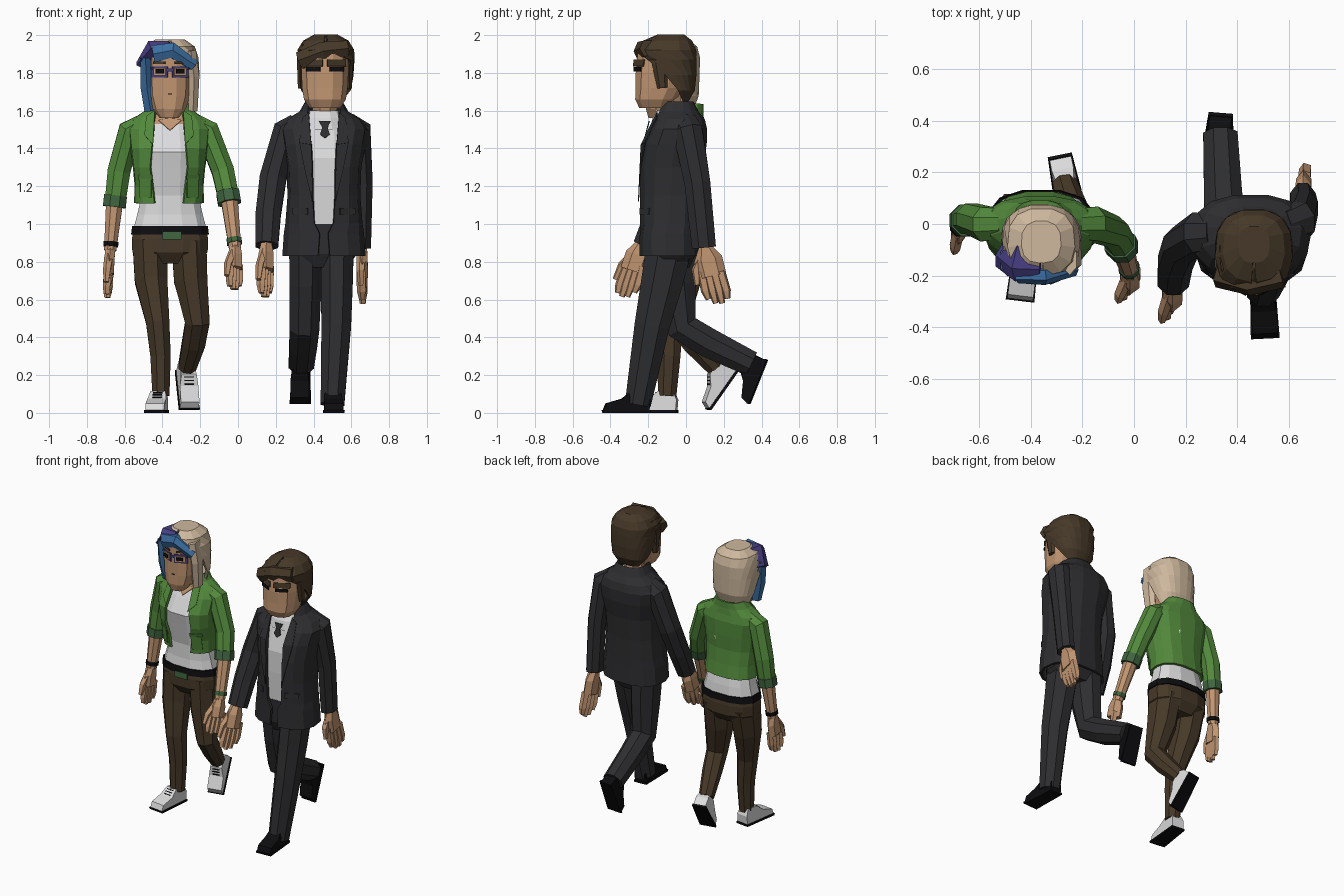
import bpy, bmesh, math
from mathutils import Vector, Matrix

def material(name, rgb):
    m = bpy.data.materials.new(name)
    m.diffuse_color = (*rgb, 1)
    return m

SKIN = material("skin", (0.53, 0.30, 0.165))
BROWN = material("dark brown", (0.061, 0.040, 0.021))
CHAR = material("charcoal", (0.027, 0.027, 0.030))
WHITE = material("off white", (0.72, 0.72, 0.73))
GREEN = material("green", (0.085, 0.25, 0.045))
DKGREEN = material("dark green", (0.05, 0.125, 0.05))
BLONDE = material("blonde", (0.62, 0.48, 0.34))
BLUE = material("blue", (0.045, 0.16, 0.37))
PURPLE = material("purple", (0.065, 0.05, 0.23))
BLACK = material("black", (0.004, 0.004, 0.005))
P = 0.8  # squareness of all body cross-sections

def make(name, verts, faces, mats, thick=0, rule=None):
    me = bpy.data.meshes.new(name)
    me.from_pydata([tuple(v) for v in verts], [], faces)
    bm = bmesh.new()
    bm.from_mesh(me)
    bmesh.ops.recalc_face_normals(bm, faces=bm.faces)
    bm.to_mesh(me)
    bm.free()
    for m in mats:
        me.materials.append(m)
    if rule:
        for f in me.polygons:
            f.material_index = rule(f)
    ob = bpy.data.objects.new(name, me)
    bpy.context.collection.objects.link(ob)
    if thick:
        s = ob.modifiers.new("thickness", 'SOLIDIFY')
        s.thickness, s.offset = thick, 0
    return ob

def spow(v):
    return math.copysign(abs(v) ** P, v)

def skin_rings(rings, n, closed=True):
    """Quads between successive rings of n points."""
    k = n if closed else n - 1
    return [(r*n+i, r*n+(i+1) % n, (r+1)*n+(i+1) % n, (r+1)*n+i)
            for r in range(rings-1) for i in range(k)]

def loft(name, cx, tab, mats, n=12, rule=None):
    """Closed stack of level rings; rows are z, cy, rx, ry."""
    verts = []
    for z, cy, rx, ry in tab:
        for i in range(n):
            a = 2*math.pi*(i+.5)/n
            verts.append((cx+rx*spow(math.sin(a)), cy-ry*spow(math.cos(a)), z))
    faces = skin_rings(len(tab), n) + [tuple(range(n)), tuple(range(len(verts)-n, len(verts)))]
    return make(name, verts, faces, mats, rule=rule)

def shell(name, cx, tab, mats, n=14, thick=.016, cap=False):
    """Stack open at the front; fifth value is the half gap (width, or degrees if over 1)."""
    verts = []
    for z, cy, rx, ry, g in tab:
        a0 = math.radians(g) if g > 1 else math.asin((g/rx)**(1/P))
        for i in range(n):
            a = a0 + (2*math.pi-2*a0)*i/(n-1)
            verts.append((cx+rx*spow(math.sin(a)), cy-ry*spow(math.cos(a)), z))
    faces = skin_rings(len(tab), n, False)
    if cap:
        faces.append(tuple(range(len(verts)-n, len(verts))))
    return make(name, verts, faces, mats, thick)

def patch(name, cx, tab, quads, mat, off=.006):
    """Thin plates of (x offset, z) corners laid on the front of a loft."""
    verts, rows = [], sorted(tab)
    for q in quads:
        for x, z in q:
            lo = max([r for r in rows if r[0] <= z] or [rows[0]])
            hi = min([r for r in rows if r[0] > z] or [rows[-1]])
            t = (z-lo[0])/(hi[0]-lo[0]) if hi[0] > lo[0] else 0
            cy, rx, ry = [lo[k]+(hi[k]-lo[k])*t for k in (1, 2, 3)]
            d = min(abs(x)/rx, .98)
            verts.append((cx+x, cy-ry*(1-d**(2/P))**(P/2)-off, z))
    return make(name, verts, [tuple(range(4*i, 4*i+4)) for i in range(len(quads))], [mat], .006)

def rect(x0, x1, z0, z1):
    return [(x0, z0), (x1, z0), (x1, z1), (x0, z1)]

def limb(name, pts, mat, n=8):
    """Tube along points; rows are x, y, z, half width, half depth."""
    c = [Vector(p[:3]) for p in pts]
    total = (c[-1]-c[0]).normalized()
    ref = Vector((0, 0, 1)) if abs(total.x) > .6 else Vector((1, 0, 0))
    verts = []
    for i, p in enumerate(pts):
        t = Vector()
        if i: t += (c[i]-c[i-1]).normalized()
        if i < len(c)-1: t += (c[i+1]-c[i]).normalized()
        t.normalize()
        u = (ref - t*ref.dot(t)).normalized()
        v = t.cross(u)
        for k in range(n):
            a = 2*math.pi*(k+.5)/n
            verts.append(c[i] + u*p[3]*1.06*math.cos(a) + v*p[4]*1.06*math.sin(a))
    faces = skin_rings(len(pts), n) + [tuple(range(n)), tuple(range(len(verts)-n, len(verts)))]
    return make(name, verts, faces, [mat])

def hand(name, wrist, tip, turn, s=1):
    """Palm, four fingers and a thumb; turn swings the broad side from y towards x."""
    w, t = Vector(wrist), Vector(tip)
    d = t-w
    side = Vector((math.sin(turn), math.cos(turn), 0))
    rx, ry = .024+.03*abs(side.x), .024+.036*abs(side.y)
    m = w+d*.52
    limb(name+"_palm", [(*w, .03, .032), (*(w+d*.22), rx*s, ry*s), (*m, rx*s, ry*s)], SKIN, 6)
    for k in range(4):
        o = side*(k-1.5)*.028*s
        e = w+d*(.93, 1, 1, .92)[k]+o
        limb(name+"_finger", [(*(m+o-d*.08), .021*s, .021*s), (*(w+d*.78+o*1.1), .02*s, .02*s), (*e, .015, .015)], SKIN, 5)
    limb(name+"_thumb", [(*(w+d*.15-side*.02), .024, .026), (*(w+d*.42-side*.066*s), .021, .023), (*(w+d*.68-side*.076*s), .014, .016)], SKIN, 5)

def shoe(name, loc, heading, pitch, upper, sole):
    """Side profile (y, z) pulled to a tapered width, over a thin sole."""
    mat = Matrix.Translation(loc) @ Matrix.Rotation(heading, 4, 'Z') @ Matrix.Rotation(pitch, 4, 'X')
    for part, prof, col, w in (
            ("upper", [(.065, .012), (.07, .07), (.05, .115), (-.03, .115), (-.08, .075), (-.165, .05), (-.18, .012)], upper, .05),
            ("sole", [(.07, 0), (.07, .014), (-.185, .014), (-.18, 0)], sole, .056)):
        k = len(prof)
        verts = [mat @ Vector((s*(w if y < .04 else w*.85)*(1 if z < .1 else .8), y, z)) for s in (-1, 1) for y, z in prof]
        make(name+"_"+part, verts, skin_rings(2, k)+[tuple(range(k)), tuple(range(k, 2*k))], [col])
    # laces
    if upper != sole:
        for y, z in ((-.045, .107), (-.06, .096), (-.075, .084)):
            make(name+"_lace", [mat @ Vector((x, y+a, z+.001-a*.8)) for x, a in ((-.025, 0), (.025, 0), (.025, .006), (-.025, .006))],
                 [(0, 1, 2, 3)], [sole], .006)

# ---------------- woman ----------------
W = -.36
head = [(1.56, -.14, .05, .06), (1.61, -.115, .092, .1), (1.68, -.09, .115, .125),
        (1.78, -.08, .12, .135), (1.88, -.08, .12, .135), (1.94, -.08, .09, .1)]
loft("woman_head", W-.005, head, [SKIN])
limb("woman_neck", [(W, .0, 1.48, .075, .06), (W, -.01, 1.55, .06, .055), (W, -.05, 1.66, .055, .06)], SKIN)
top = [(.97, 0, .2, .128), (1.05, 0, .178, .118), (1.15, -.01, .155, .108), (1.3, -.025, .165, .125),
       (1.38, -.03, .17, .138), (1.48, -.01, .15, .105), (1.53, .0, .13, .085), (1.585, .0, .08, .06)]
loft("woman_shirt", W, top, [WHITE, SKIN], rule=lambda f: int(f.center.z > 1.54))
patch("woman_neckline", W, top, [[(-.062, 1.55), (.0, 1.495), (.062, 1.55), (0, 1.56)]], SKIN)
coat = [(1.11, -.005, .178, .125, .075), (1.2, -.015, .175, .12, .085), (1.3, -.035, .185, .13, .098),
        (1.4, -.035, .2, .135, .09), (1.5, -.01, .215, .11, .08), (1.545, .0, .195, .09, .078),
        (1.59, .005, .13, .08, .072), (1.635, .005, .1, .08, .07)]
shell("woman_jacket", W-.005, coat, [GREEN])
for s in (-1, 1):
    patch("woman_jacket_pocket", W-.005, coat, [rect(s*.095, s*.155, 1.14, 1.24), rect(s*.09, s*.16, 1.235, 1.26)], GREEN, .014)
    patch("woman_jacket_collar", W-.005, coat, [[(s*.075, 1.6), (s*.12, 1.57), (s*.13, 1.47), (s*.085, 1.42)]], GREEN, .016)
loft("woman_hips", W, [(.79, 0, .13, .09), (.85, 0, .205, .132), (.92, 0, .208, .132), (.98, 0, .195, .124)], [BROWN])
belt = [(.945, 0, .212, .136), (.99, 0, .206, .132)]
loft("woman_belt", W, belt, [BLACK])
patch("woman_buckle", W, belt, [rect(-.04, .06, .918, .96)], DKGREEN, .01)
limb("woman_front_leg", [(-.465, 0, .9, .095, .12), (-.46, -.035, .7, .088, .1), (-.425, -.09, .48, .063, .075),
                         (-.41, -.09, .3, .055, .062), (-.408, -.1, .09, .046, .05)], BROWN)
limb("woman_back_leg", [(-.26, 0, .9, .095, .12), (-.25, -.02, .7, .09, .1), (-.215, -.045, .48, .066, .07),
                        (-.235, .04, .37, .062, .062), (-.27, .155, .24, .048, .048)], BROWN)
shoe("woman_front_shoe", (-.42, -.115, 0), -.12, 0, WHITE, BLACK)
shoe("woman_back_shoe", (-.28, .228, .162), .2, math.radians(54), WHITE, BLACK)
limb("woman_right_sleeve", [(-.5, .0, 1.535, .05, .06), (-.575, .0, 1.49, .064, .068), (-.63, .02, 1.28, .062, .06), (-.65, .015, 1.12, .056, .056)], GREEN)
limb("woman_right_cuff", [(-.648, .015, 1.15, .062, .062), (-.655, .013, 1.09, .062, .062)], DKGREEN)
limb("woman_right_forearm", [(-.655, .013, 1.1, .045, .045), (-.677, -.01, .86, .033, .035)], SKIN)
limb("woman_right_band", [(-.672, -.005, .905, .04, .042), (-.674, -.008, .88, .04, .042)], BLACK)
hand("woman_right_hand", (-.677, -.01, .87), (-.69, -.04, .61), .15)
limb("woman_left_sleeve", [(-.23, .0, 1.535, .05, .06), (-.16, .0, 1.49, .064, .068), (-.08, -.03, 1.28, .06, .06), (-.05, -.08, 1.14, .056, .056)], GREEN)
limb("woman_left_cuff", [(-.055, -.072, 1.17, .062, .062), (-.045, -.092, 1.11, .062, .062)], DKGREEN)
limb("woman_left_forearm", [(-.045, -.09, 1.12, .045, .045), (-.015, -.185, .87, .033, .035)], SKIN)
limb("woman_left_band", [(-.021, -.165, .92, .04, .042), (-.018, -.175, .895, .04, .042)], DKGREEN)
hand("woman_left_hand", (-.015, -.185, .88), (-.018, -.255, .655), .6)
# hair, fringe and side locks
shell("woman_hair", W, [(1.6, -.04, .115, .07, 105), (1.68, -.05, .14, .11, 92), (1.8, -.065, .148, .13, 78),
                        (1.88, -.07, .143, .138, 50), (1.935, -.07, .125, .125, 2), (1.97, -.07, .075, .08, 2)], [BLONDE], cap=True)
limb("woman_blonde_lock", [(-.25, -.14, 1.92, .03, .055), (-.232, -.13, 1.78, .03, .055), (-.238, -.115, 1.6, .026, .045)], BLONDE, 6)
limb("woman_blue_lock", [(-.49, -.14, 1.88, .03, .06), (-.482, -.135, 1.72, .036, .05), (-.462, -.125, 1.6, .036, .035)], BLUE, 6)
limb("woman_purple_fringe", [(-.36, -.14, 1.945, .025, .07), (-.44, -.135, 1.93, .05, .085), (-.5, -.1, 1.84, .03, .07)], PURPLE, 6)
limb("woman_blue_fringe", [(-.45, -.2, 1.9, .05, .028), (-.35, -.2, 1.92, .045, .035), (-.235, -.165, 1.84, .03, .035)], BLUE, 6)
# glasses and face
for s in (-1, 1):
    patch("woman_glasses_frame", W, head, [rect(s*.012, s*.096, 1.775, 1.835)], PURPLE, .01)
    patch("woman_glasses_lens", W, head, [rect(s*.022, s*.086, 1.785, 1.826)], SKIN, .015)
    patch("woman_eye", W, head, [rect(s*.033, s*.075, 1.798, 1.82)], BLACK, .02)
    patch("woman_brow", W, head, [rect(s*.025, s*.09, 1.847, 1.86)], BROWN, .008)
    limb("woman_glasses_arm", [(W+s*.09, -.2, 1.825, .006, .008), (W+s*.128, -.08, 1.825, .006, .008)], PURPLE, 4)
patch("woman_glasses_bridge", W, head, [rect(-.013, .013, 1.808, 1.822)], PURPLE, .01)
patch("woman_mouth", W, head, [rect(-.01, .01, 1.685, 1.69)], BROWN)

# ---------------- man ----------------
M = .46
mhead = [(1.615, -.165, .085, .085), (1.66, -.16, .114, .112), (1.72, -.14, .124, .13),
         (1.8, -.13, .128, .14), (1.9, -.12, .125, .14), (1.95, -.11, .09, .1)]
loft("man_head", M, mhead, [SKIN])
limb("man_neck", [(M, -.07, 1.52, .065, .068), (M, -.1, 1.68, .068, .07)], SKIN)
loft("man_shirt_collar", M-.005, [(1.5, -.07, .13, .125), (1.56, -.075, .105, .105), (1.6, -.07, .085, .085)], [WHITE])
mtop = [(.98, -.085, .17, .13), (1.2, -.085, .16, .14), (1.35, -.08, .17, .145), (1.48, -.06, .16, .13), (1.56, -.07, .11, .1)]
loft("man_shirt", M-.005, mtop, [WHITE])
mcoat = [(.83, -.085, .213, .155, .03), (.95, -.085, .205, .152, .022), (1.005, -.085, .196, .152, .05),
         (1.15, -.085, .185, .155, .058), (1.3, -.08, .19, .162, .06), (1.42, -.06, .212, .165, .066),
         (1.5, -.043, .225, .15, .08), (1.55, -.033, .19, .128, .085), (1.59, -.045, .125, .108, .082), (1.645, -.055, .092, .088, .075)]
shell("man_jacket", M-.005, mcoat, [CHAR])
for s in (-1, 1):
    patch("man_lapel", M-.005, mcoat, [[(s*.08, 1.59), (s*.115, 1.56), (s*.13, 1.43), (s*.067, 1.42)],
                                       [(s*.067, 1.42), (s*.13, 1.43), (s*.1, 1.28), (s*.062, 1.12)]], CHAR, .016)
    patch("man_pocket_flap", M-.005, mcoat, [rect(s*.085, s*.165, 1.05, 1.085)], CHAR, .014)
patch("man_tie", M, mtop, [[(-.03, 1.545), (.03, 1.545), (.014, 1.51), (-.014, 1.51)],
                           [(-.014, 1.51), (.014, 1.51), (.026, 1.475), (-.026, 1.475)],
                           [(-.026, 1.475), (.026, 1.475), (.002, 1.455), (-.002, 1.455)]], CHAR, .022)
loft("man_hips", M-.01, [(.77, -.08, .13, .1), (.84, -.08, .185, .135), (1.0, -.083, .176, .136)], [CHAR])
limb("man_front_leg", [(.525, -.085, .9, .09, .125), (.523, -.13, .68, .086, .112), (.52, -.18, .46, .08, .095), (.5, -.255, .045, .064, .07)], CHAR)
limb("man_back_leg", [(.36, -.075, .9, .092, .125), (.358, -.055, .68, .086, .11), (.352, -.02, .455, .08, .085),
                      (.345, .12, .37, .075, .08), (.335, .345, .26, .068, .068)], CHAR)
shoe("man_front_shoe", (.5, -.26, 0), .05, 0, BLACK, BLACK)
shoe("man_back_shoe", (.335, .405, .215), -.08, math.radians(68), BLACK, BLACK)
limb("man_right_sleeve", [(.31, -.03, 1.535, .05, .07), (.25, -.035, 1.49, .068, .08), (.185, -.08, 1.24, .072, .074),
                          (.16, -.15, 1.05, .068, .07), (.152, -.22, .885, .062, .062)], CHAR)
hand("man_right_hand", (.15, -.23, .9), (.145, -.325, .615), .45, 1.15)
limb("man_left_sleeve", [(.58, -.01, 1.535, .05, .07), (.645, .01, 1.49, .064, .08), (.66, .06, 1.22, .054, .07), (.655, .095, .875, .05, .065)], CHAR)
hand("man_left_hand", (.655, .1, .88), (.662, .175, .58), .1, 1.2)
# hair with swept fringe and sideburns
shell("man_hair", M+.005, [(1.65, -.04, .08, .045, 115), (1.71, -.065, .125, .105, 98), (1.79, -.09, .14, .138, 85),
                           (1.87, -.1, .144, .15, 55), (1.92, -.105, .143, .155, 2), (1.965, -.095, .115, .125, 2), (1.995, -.08, .06, .07, 2)], [BROWN], cap=True)
limb("man_fringe", [(.575, -.2, 1.93, .045, .045), (.45, -.235, 1.915, .055, .04), (.33, -.2, 1.865, .05, .045)], BROWN, 6)
limb("man_crown_lock", [(.565, -.13, 1.93, .035, .08), (.47, -.12, 1.965, .03, .1), (.345, -.13, 1.92, .035, .08)], BROWN, 6)
for s in (-1, 1):
    limb("man_sideburn", [(M+s*.132, -.14, 1.88, .018, .045), (M+s*.13, -.125, 1.72, .014, .025)], BROWN, 6)
    patch("man_brow", M, mhead, [rect(s*.012, s*.11, 1.835, 1.87)], BROWN, .012)
    patch("man_eye", M, mhead, [rect(s*.025, s*.1, 1.808, 1.83)], BLACK, .008)
